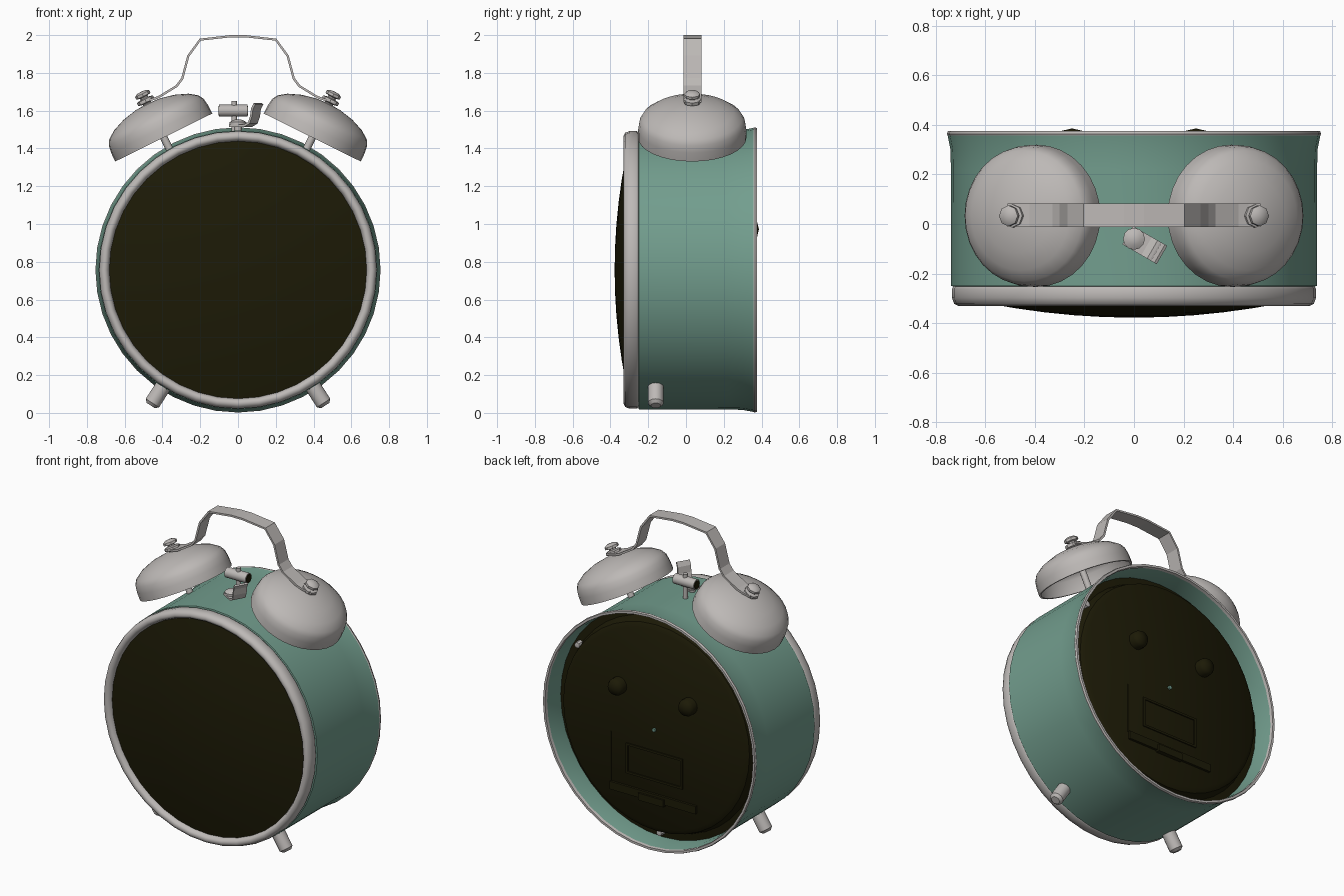
import bpy, bmesh, math
from mathutils import Vector, Matrix

if "Cube" in bpy.data.objects:
    bpy.data.objects.remove(bpy.data.objects["Cube"])

CZ = 0.757                      # height of the case axis
BACK = Vector((0, 1, 0))


def material(name, rgb):
    m = bpy.data.materials.new(name)
    m.use_nodes = True
    m.diffuse_color = (*rgb, 1)
    m.node_tree.nodes["Principled BSDF"].inputs["Base Color"].default_value = (*rgb, 1)
    return m


METAL = material("light_grey_metal", (0.51, 0.485, 0.47))
TEAL = material("teal_paint", (0.17, 0.34, 0.27))
DARK = material("dark_olive", (0.012, 0.0105, 0.002))


def finish(name, bm, mat, angle=35):
    bmesh.ops.recalc_face_normals(bm, faces=bm.faces)
    me = bpy.data.meshes.new(name)
    bm.to_mesh(me)
    bm.free()
    me.materials.append(mat)
    me.polygons.foreach_set("use_smooth", [angle > 0] * len(me.polygons))
    me.set_sharp_from_angle(angle=math.radians(angle))
    ob = bpy.data.objects.new(name, me)
    bpy.context.collection.objects.link(ob)
    return ob


def lathe(name, profile, mat, origin=(0, 0, CZ), axis=BACK, seg=40, closed=False, angle=35):
    """Spin (radius, height) points about an axis through the origin."""
    bm = bmesh.new()
    vs = [bm.verts.new((r, 0, h)) for r, h in profile]
    es = [bm.edges.new(p) for p in zip(vs, vs[1:])]
    if closed:
        es.append(bm.edges.new((vs[-1], vs[0])))
    bmesh.ops.spin(bm, geom=vs + es, cent=(0, 0, 0), axis=(0, 0, 1),
                   angle=math.tau, steps=seg, use_merge=True)
    bmesh.ops.remove_doubles(bm, verts=bm.verts, dist=1e-5)
    rot = Vector(axis).to_track_quat('Z', 'Y').to_matrix().to_4x4()
    bmesh.ops.transform(bm, matrix=Matrix.Translation(origin) @ rot, verts=bm.verts)
    return finish(name, bm, mat, angle)


def rod(name, a, b, r, mat, seg=12, bevel=0.0):
    a, b = Vector(a), Vector(b)
    h = (b - a).length
    prof = [(0, 0), (r, 0), (r, h - bevel), (r - bevel, h), (0, h)]
    return lathe(name, prof, mat, a, b - a, seg)


def ribbon(name, path, width, thick, mat, origin, turn=0):
    """Flat-shaded strip following (x, z) points."""
    bm = bmesh.new()
    rows = [[bm.verts.new((x, s * width / 2, z)) for s in (-1, 1)] for x, z in path]
    for p, q in zip(rows, rows[1:]):
        bm.faces.new((p[0], p[1], q[1], q[0]))
    ob = finish(name, bm, mat, 0)
    ob.location = origin
    ob.rotation_euler.z = turn
    mod = ob.modifiers.new("thickness", 'SOLIDIFY')
    mod.thickness, mod.offset = thick, 0
    return ob


def box(name, x0, x1, y0, y1, z0, z1, mat):
    bm = bmesh.new()
    bmesh.ops.create_cube(bm, size=1)
    for v in bm.verts:
        v.co = [lo + (c + 0.5) * (hi - lo) for c, lo, hi in
                zip(v.co, (x0, y0, z0), (x1, y1, z1))]
    return finish(name, bm, mat)


# Case, rims and glass
lathe("case", [(.70, -.26), (.738, -.25), (.739, .22), (.741, .3), (.753, .362),
               (.738, .362), (.727, .3), (.724, .22), (.724, -.24)], TEAL, closed=True)
lathe("back_rim", [(.751, .355), (.755, .364), (.751, .376), (.737, .376), (.734, .358)],
      METAL, closed=True)
lathe("front_bezel", [(.728, -.25), (.735, -.262), (.735, -.298), (.726, -.322),
                      (.708, -.331), (.691, -.324), (.681, -.3), (.681, -.25)],
      METAL, closed=True, angle=60)
dome = [(r, -.378 + .165 * r * r) for r in (0, .12, .24, .36, .48, .6, .69)]
lathe("front_glass", dome + [(.69, -.26), (0, -.26)], DARK)

# Back plate with its raised centre
lathe("back_plate", [(0, .2), (.724, .2), (.724, .235), (.68, .24), (.66, .3),
                     (.63, .318), (0, .318)], DARK)
for side in (-1, 1):
    lathe("setting_knob", [(0, .31), (.053, .31), (.053, .355), (.042, .376), (0, .386)],
          DARK, (side * .25, 0, .972), seg=16, angle=60)
rod("centre_pin", (0, .31, .752), (0, .33, .752), .012, TEAL, 8)
for deg in (32, -90):
    a = math.radians(deg)
    lathe("plate_screw", [(0, .23), (.022, .23), (.018, .275), (0, .28)], METAL,
          (.685 * math.cos(a), 0, CZ + .685 * math.sin(a)), seg=8)

# Battery door frame, ledge and clip
for z in (.43, .61):
    box("door_rail", -.2, .2, .31, .325, z - .007, z + .007, DARK)
for x in (-.193, .193):
    box("door_stile", x - .007, x + .007, .31, .325, .43, .61, DARK)
box("door_ledge", -.3, .31, .31, .333, .295, .345, DARK)
box("door_clip", -.08, .1, .31, .345, .285, .33, DARK)
box("side_rib", .305, .315, .31, .322, .345, .66, DARK)

# Bells, posts, nuts and feet on both sides
bell = [(.275, 0), (.287, 0), (.286, .05), (.28, .09), (.264, .118), (.22, .15),
        (.15, .178), (.07, .195), (0, .2), (0, .188), (.14, .168), (.21, .14),
        (.252, .11), (.27, .08)]
for side in (-1, 1):
    axis = Vector((side * .443, 0, .896))
    base = Vector((side * .393, .033, 1.458))
    lathe("bell", bell, METAL, base, axis, 32, closed=True, angle=50)
    rod("bell_post", base - axis * .14, base + axis * .19, .02, METAL)
    lathe("bell_nut", [(0, .19), (.024, .19), (.024, .203), (.047, .208), (.047, .226),
                       (.022, .231), (.022, .239), (.042, .243), (.042, .258), (.028, .268),
                       (0, .271)], METAL, base, axis, 8)
    out = Vector((side * .54, 0, -.84))
    hub = Vector((0, -.16, CZ))
    rod("foot", hub + out * .71, hub + out * .855, .042, METAL, 12, .016)

# Carrying handle
half = [(.51, 1.648), (.46, 1.658), (.42, 1.672), (.325, 1.73), (.295, 1.77),
        (.263, 1.89), (.2, 1.976), (.04, 1.994)]
ribbon("handle", half + [(-x, z) for x, z in reversed(half)], .095, .012, METAL, (0, .035, 0))

# Striker between the bells, with dark end plates
rod("striker_post", (-.02, .035, 1.46), (-.02, .035, 1.65), .015, METAL)
rod("striker_head", (-.1, .035, 1.6), (.05, .035, 1.6), .032, METAL, 16)
for x in (-.104, .046):
    rod("striker_end", (x, .035, 1.6), (x + .008, .035, 1.6), .026, DARK, 16)

# Stop lever in front of the striker
rod("lever_peg", (0, -.06, 1.47), (0, -.06, 1.53), .02, METAL)
lathe("lever_cap", [(0, 0), (.044, 0), (.044, .014), (.025, .026), (0, .03)], METAL,
      (0, -.06, 1.525), (0, 0, 1), 12)
ribbon("stop_lever", [(-.03, 1.52), (.06, 1.52), (.09, 1.535), (.104, 1.57), (.11, 1.61),
                      (.125, 1.637)], .085, .012, METAL, (0, -.06, 0), math.radians(-30))
